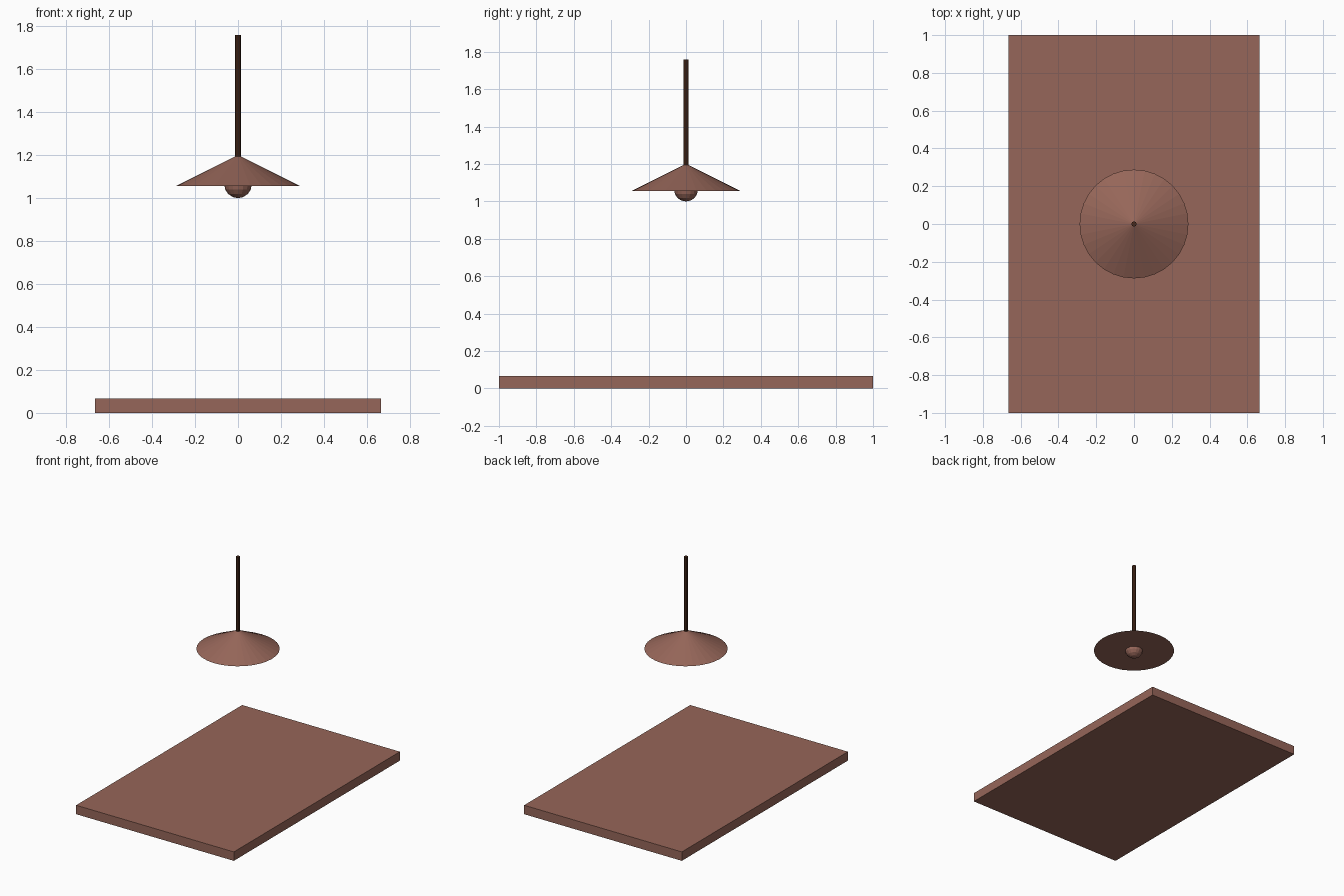
import bpy

if "Cube" in bpy.data.objects:
    bpy.data.objects.remove(bpy.data.objects["Cube"])


def material(name, color):
    m = bpy.data.materials.new(name)
    m.diffuse_color = (*color, 1)
    m.use_nodes = True
    m.node_tree.nodes["Principled BSDF"].inputs["Base Color"].default_value = m.diffuse_color
    return m


clay = material("clay brown", (0.305, 0.133, 0.100))
dark = material("dark brown", (0.065, 0.022, 0.010))


def finish(name, mat):
    ob = bpy.context.object
    ob.name = name
    ob.data.materials.append(mat)
    return ob


# Table top slab
bpy.ops.mesh.primitive_cube_add(size=1, location=(0, 0, 0.034))
slab = finish("table_top", clay)
slab.scale = (1.33, 2, 0.068)

# Conical lamp shade, closed underneath
bpy.ops.mesh.primitive_cone_add(vertices=32, radius1=0.288, radius2=0,
                                depth=0.144, location=(0, 0, 1.129))
finish("lamp_shade", clay)

# Bulb peeking out below the shade
bpy.ops.mesh.primitive_uv_sphere_add(segments=16, ring_count=8, radius=0.064,
                                     location=(0, 0, 1.064))
finish("bulb", clay)

# Hanging rod
bpy.ops.mesh.primitive_cylinder_add(vertices=8, radius=0.0144, depth=0.57,
                                    location=(0, 0, 1.475))
finish("hanging_rod", dark)
